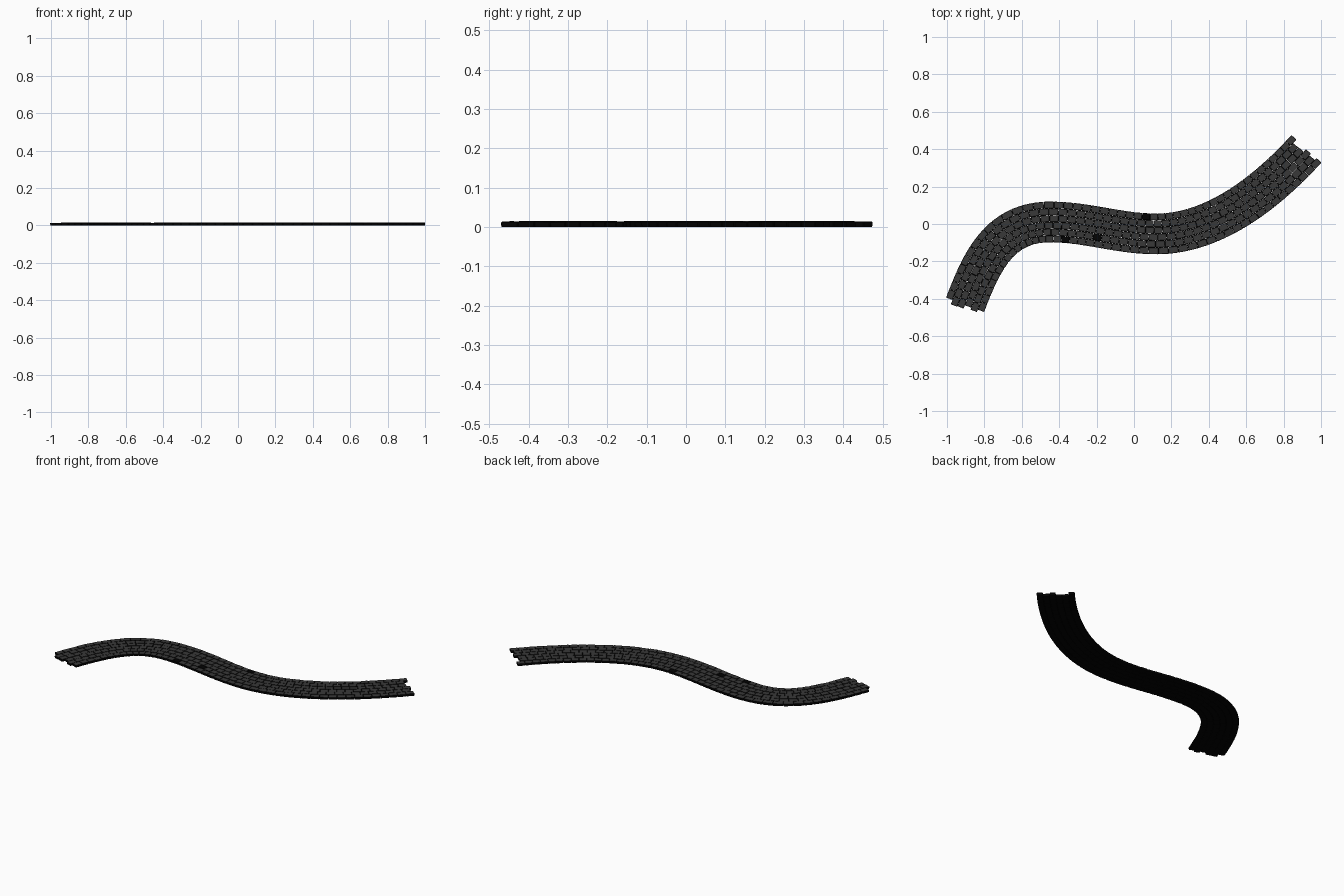
import bpy, bmesh, math, random
from mathutils import Vector
from mathutils.geometry import interpolate_bezier

if "Cube" in bpy.data.objects:
    bpy.data.objects.remove(bpy.data.objects["Cube"])
random.seed(4)

# materials
def mat(name, v):
    m = bpy.data.materials.new(name)
    m.diffuse_color = (v, v, v, 1)
    m.use_nodes = True
    m.node_tree.nodes["Principled BSDF"].inputs["Base Color"].default_value = m.diffuse_color
    return m
slate = mat("dark slate", 0.04)
black = mat("black grout", 0.001)

# road centre line: three bezier spans
SPANS = [((-.903, -.432), (-.815, -.20), (-.72, .011), (-.45, .011)),
         ((-.45, .011), (-.25, .011), (-.08, -.053), (.12, -.053)),
         ((.12, -.053), (.42, -.053), (.70, .158), (.922, .402))]
path = []
for a, b, c, d in SPANS:
    pts = interpolate_bezier(*[Vector((*p, 0)) for p in (a, b, c, d)], 120)
    path += pts if not path else pts[1:]
dist = [0.0]
for p, q in zip(path, path[1:]):
    dist.append(dist[-1] + (q - p).length)
LENGTH = dist[-1]

def on_road(s, t, z):
    """Point at distance s along the road and t to its left."""
    i = 0
    while i < len(dist) - 2 and dist[i + 1] < s:
        i += 1
    d0 = path[max(i - 2, 0)]
    d1 = path[min(i + 3, len(path) - 1)]
    u = (s - dist[i]) / (dist[i + 1] - dist[i])
    p = path[i].lerp(path[i + 1], u)
    d = (d1 - d0).normalized()
    return Vector((p.x - d.y * t, p.y + d.x * t, z))

def ring(hl, hw, cut):
    """Rectangle with clipped corners."""
    return [(hl - cut, -hw), (hl, -hw + cut), (hl, hw - cut), (hl - cut, hw),
            (-hl + cut, hw), (-hl, hw - cut), (-hl, -hw + cut), (-hl + cut, -hw)]

ROWS, COUNT, WIDTH = 6, 47, 0.218
PITCH, RW = LENGTH / COUNT, WIDTH / ROWS
SHIFT = [0.0, -.025, -.022, -.003, -.014, 0.0]     # row stagger
DARK = [(.045, .043), (-.2, -.07), (-.385, -.083)]

# stones: slate tops on black sides and undersides
bm = bmesh.new()
stones = []
for r in range(ROWS):
    t0 = WIDTH / 2 - (r + .5) * RW
    for k in range(COUNT):
        s0 = (k + .5) * PITCH + SHIFT[r]
        top = random.uniform(.0132, .0150)
        hl = PITCH / 2 - .0002
        hw = RW / 2 - .0002
        tilt = random.uniform(-.012, .012)
        rings = []
        for inset, z, lean in ((.0012, 0.0, 0), (0.0, .004, 0), (0.0, top - .002, tilt), (.0018, top, tilt)):
            rings.append([bm.verts.new(on_road(s0 + a, t0 + b, z + a * lean))
                          for a, b in ring(hl - inset, hw - inset, .0022)])
        cap = bm.faces.new(rings[-1])
        stones.append((on_road(s0, t0, 0), cap))
        sides = [bm.faces.new(rings[0][::-1])]
        for lo, hi in zip(rings, rings[1:]):
            for j in range(8):
                m = (j + 1) % 8
                sides.append(bm.faces.new((lo[j], lo[m], hi[m], hi[j])))
        for f in sides:
            f.material_index = 1

# three blackened stones
for x, y in DARK:
    min(stones, key=lambda s: (s[0] - Vector((x, y, 0))).length)[1].material_index = 1

me = bpy.data.meshes.new("paving_stones")
bm.to_mesh(me)
bm.free()
me.materials.append(slate)
me.materials.append(black)
road = bpy.data.objects.new("paving_stones", me)
bpy.context.collection.objects.link(road)
